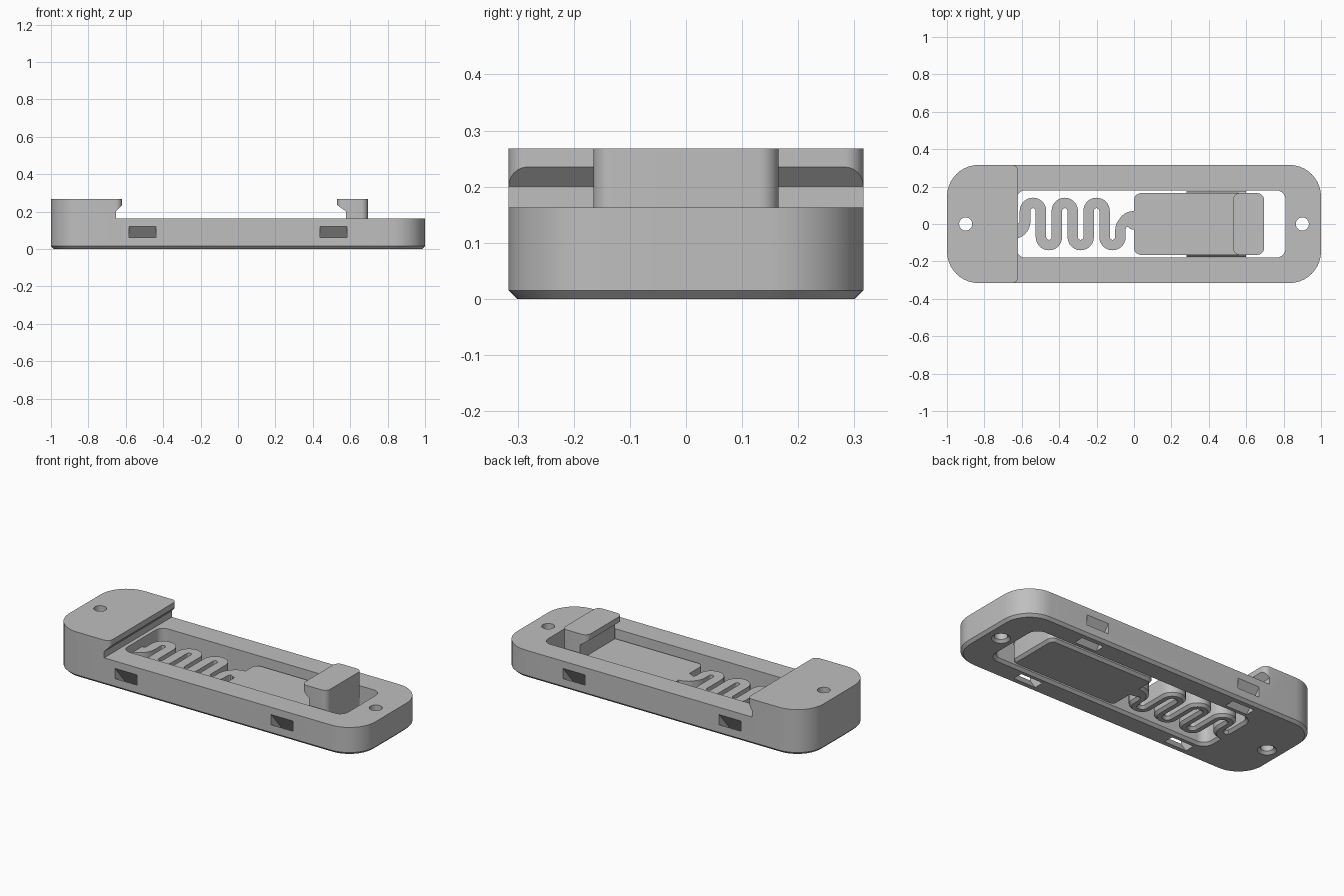
import bpy, bmesh, math
from mathutils import Vector

default = bpy.data.objects.get("Cube")
if default:
    bpy.data.objects.remove(default, do_unlink=True)

grey = bpy.data.materials.new("plain grey")
grey.use_nodes = True
GREY = (0.52, 0.52, 0.52, 1)
grey.diffuse_color = GREY
grey.node_tree.nodes["Principled BSDF"].inputs["Base Color"].default_value = GREY

FLOOR, TOP, PLATE = 0.163, 0.268, 0.113   # rail top, overall top, slider top
LENGTH, WIDTH, CH = 1.0, 0.316, 0.015     # half sizes and bottom chamfer


def finish(name, bm):
    bmesh.ops.recalc_face_normals(bm, faces=bm.faces)
    mesh = bpy.data.meshes.new(name)
    bm.to_mesh(mesh)
    bm.free()
    mesh.materials.append(grey)
    obj = bpy.data.objects.new(name, mesh)
    bpy.context.collection.objects.link(obj)
    return obj


def loft(name, rings, closed=False):
    """Skin a list of equal-length point rings and cap both ends."""
    bm = bmesh.new()
    rows = [[bm.verts.new(p) for p in ring] for ring in rings]
    for a, b in zip(rows, rows[1:]):
        for i in range(len(a)):
            j = (i + 1) % len(a)
            bm.faces.new((a[i], a[j], b[j], b[i]))
    bm.faces.new(rows[0])
    bm.faces.new(rows[-1])
    return finish(name, bm)


def arc(cx, cy, r, start, end, steps=10):
    out = []
    for i in range(steps + 1):
        t = math.radians(start + (end - start) * i / steps)
        out.append((cx + r * math.cos(t), cy + r * math.sin(t)))
    return out


def rounded(x0, x1, half, r, inset=0):
    """Rounded rectangle, shrunk by inset."""
    k = r - inset
    return (arc(x1 - r, half - r, k, 0, 90) + arc(x0 + r, half - r, k, 90, 180)
            + arc(x0 + r, r - half, k, 180, 270) + arc(x1 - r, r - half, k, 270, 360))


def slab(name, x0, x1, half, r, levels):
    """Stack of rounded rectangles; levels are (z, inset)."""
    return loft(name, [[(x, y, z) for x, y in rounded(x0, x1, half, r, ins)]
                       for z, ins in levels])


def prism_y(name, pts, depth=0.5):
    return loft(name, [[(x, y, z) for x, z in pts] for y in (-depth, depth)])


def cut(obj, cutter):
    mod = obj.modifiers.new("cut", "BOOLEAN")
    mod.operation, mod.solver, mod.object = "DIFFERENCE", "EXACT", cutter
    graph = bpy.context.evaluated_depsgraph_get()
    mesh = bpy.data.meshes.new_from_object(obj.evaluated_get(graph))
    obj.modifiers.clear()
    obj.data = mesh
    bpy.data.objects.remove(cutter, do_unlink=True)


# Frame with raised end block and undercut lip
frame = slab("frame", -LENGTH, LENGTH, WIDTH, 0.17, [(0, CH), (CH, 0), (TOP, 0)])
LIP, NECK = -0.62, -0.653
cut(frame, prism_y("cutter", [(NECK, FLOOR), (NECK, 0.2), (LIP, 0.235),
                              (LIP, 0.4), (1.2, 0.4), (1.2, FLOOR)]))

# Rounded lip corners
for side in (-1, 1):
    r = 0.033
    plan = arc(LIP - r, WIDTH - r, r, 0, 90) + [(LIP - r, 0.36), (LIP + 0.04, 0.36),
                                               (LIP + 0.04, WIDTH - r)]
    cut(frame, loft("cutter", [[(x, side * y, z) for x, y in plan] for z in (0.2, 0.3)]))

# Central window, flared at the bottom
cut(frame, slab("cutter", -0.63, 0.81, 0.18, 0.05,
                [(-CH, -2 * CH), (CH, 0), (FLOOR + 0.02, 0)]))

# Screw holes, flared at the bottom
for x in (-0.9, 0.9):
    cut(frame, slab("cutter", x - 0.035, x + 0.035, 0.035, 0.0349,
                    [(-CH, -2 * CH), (CH, 0), (0.4, 0)]))

# Slanted strap slots from the sides to the underside
for x in (-0.51, 0.51):
    for side in (-1, 1):
        section = [(0.335, 0.06), (WIDTH, 0.06), (0.275, 0), (0.275, -0.02),
                   (0.215, -0.02), (0.215, 0), (WIDTH, 0.12), (0.335, 0.12)]
        cut(frame, loft("cutter", [[(x + dx, side * y, z) for y, z in section]
                                   for dx in (-0.072, 0.072)]))

# Sliding plate
slider = slab("slider_plate", 0, 0.695, 0.165, 0.038, [(0, CH), (CH, 0), (PLATE, 0)])

# Hook standing on the plate
hook = slab("slider_hook", 0.53, 0.695, 0.165, 0.035, [(PLATE, 0), (TOP, 0)])
cut(hook, prism_y("cutter", [(0.4, 0.05), (0.578, 0.05), (0.578, 0.2),
                             (0.53, 0.235), (0.4, 0.235)]))

# Guide ridges on the plate sides
for side, label in ((1, "back"), (-1, "front")):
    section = [(0.16, 0.035), (0.166, 0.035), (0.176, 0.045),
               (0.176, 0.08), (0.166, 0.09), (0.16, 0.09)]
    loft("guide_ridge_" + label, [[(x, side * y, z) for y, z in section]
                                  for x in (0.28, 0.6)])

# Serpentine spring between frame and plate
R, HALF = 0.0425, 0.028
first, bend = -0.54, 0.07
path = [(-0.66, -0.035), (-0.64, -0.035)] + arc(-0.6325, 0.015, 0.05, -90, 0)
for i in range(6):
    cx = first + 2 * R * i
    path += arc(cx, bend, R, 180, 0, 14) if i % 2 == 0 else arc(cx, -bend, R, 180, 360, 14)
last = first + 11 * R
path += arc(last + 0.05, -0.03, 0.05, 180, 90) + [(0.01, 0.02), (0.04, 0.02)]

rings = []
for i, p in enumerate(path):
    a, b = path[max(i - 1, 0)], path[min(i + 1, len(path) - 1)]
    t = Vector((b[0] - a[0], b[1] - a[1])).normalized()
    n = Vector((-t.y, t.x))
    # widen where the spring meets its roots
    w = HALF + max(0, 0.018 * (-0.58 - p[0]) / 0.06, 0.03 * (p[0] + 0.06) / 0.06)
    w = min(w, 0.052)
    section = [(-w, PLATE), (w, PLATE), (w, CH), (w - CH, 0), (CH - w, 0), (-w, CH)]
    rings.append([(p[0] + n.x * s, p[1] + n.y * s, z) for s, z in section])
loft("spring", rings)

# Smooth curved walls, keep the corners sharp
bpy.ops.object.select_all(action="DESELECT")
for obj in bpy.context.collection.objects:
    if obj.type == "MESH" and obj.data.materials and obj.data.materials[0] == grey:
        obj.select_set(True)
        bpy.context.view_layer.objects.active = obj
bpy.ops.object.shade_smooth_by_angle(angle=math.radians(30))
